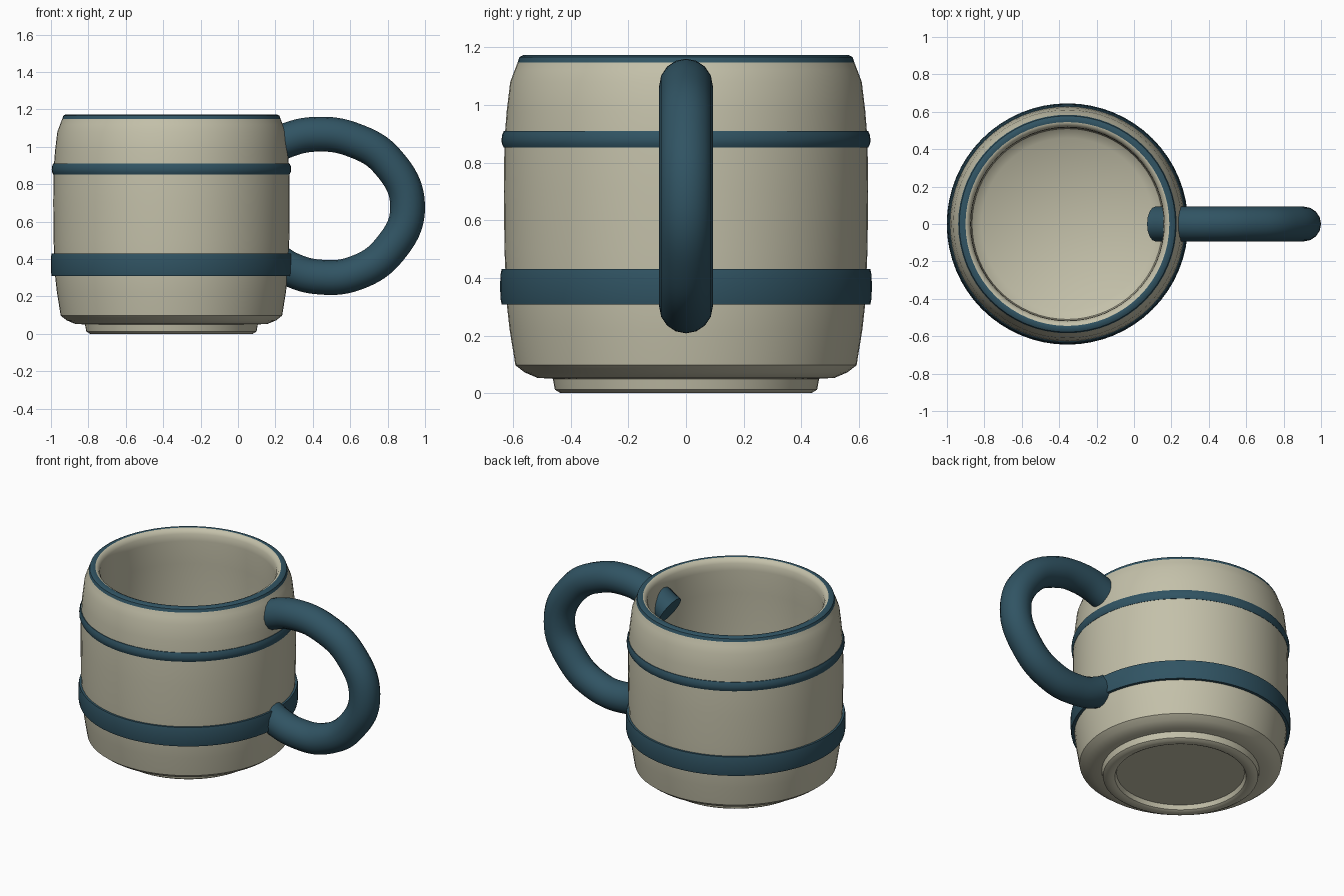
import bpy, bmesh, math

if "Cube" in bpy.data.objects:
    bpy.data.objects.remove(bpy.data.objects["Cube"])

CX = -0.356      # axis of the mug body
SEG = 64


def material(name, rgb):
    m = bpy.data.materials.new(name)
    m.diffuse_color = (*rgb, 1)
    m.use_nodes = True
    m.node_tree.nodes["Principled BSDF"].inputs["Base Color"].default_value = m.diffuse_color
    return m


cream = material("cream glaze", (0.55, 0.53, 0.40))
teal = material("dark teal", (0.030, 0.088, 0.125))


def smooth(ob, angle=40):
    bpy.ops.object.select_all(action='DESELECT')
    ob.select_set(True)
    bpy.context.view_layer.objects.active = ob
    bpy.ops.object.shade_smooth_by_angle(angle=math.radians(angle))


def lathe(name, profile, mat, closed=False):
    """Spin (radius, z) points around the mug axis; radius 0 becomes a pole."""
    bm = bmesh.new()
    rings = []
    for r, z in profile:
        if r == 0:
            rings.append([bm.verts.new((CX, 0, z))] * SEG)
        else:
            rings.append([bm.verts.new((CX + r * math.cos(i * math.tau / SEG),
                                        r * math.sin(i * math.tau / SEG), z))
                          for i in range(SEG)])
    pairs = list(zip(rings, rings[1:]))
    if closed:
        pairs.append((rings[-1], rings[0]))
    for a, b in pairs:
        for i in range(SEG):
            j = (i + 1) % SEG
            bm.faces.new(list(dict.fromkeys((a[i], a[j], b[j], b[i]))))
    bmesh.ops.recalc_face_normals(bm, faces=bm.faces)
    me = bpy.data.meshes.new(name)
    bm.to_mesh(me)
    bm.free()
    me.materials.append(mat)
    ob = bpy.data.objects.new(name, me)
    bpy.context.collection.objects.link(ob)
    smooth(ob)
    return ob


# Body: recessed base, foot ring, outer wall, rounded lip, inner wall and floor
body = lathe("mug_body", [
    (0, 0.035), (0.375, 0.035), (0.385, 0.008), (0.40, 0), (0.435, 0),
    (0.455, 0.012), (0.462, 0.05), (0.515, 0.053), (0.56, 0.072), (0.592, 0.097),
    (0.612, 0.22), (0.622, 0.31), (0.630, 0.50), (0.632, 0.70), (0.630, 0.88),
    (0.622, 0.98), (0.610, 1.08), (0.595, 1.12), (0.584, 1.148),
    (0.578, 1.166), (0.565, 1.173), (0.545, 1.173),
    (0.530, 1.166), (0.518, 1.145), (0.515, 1.10), (0.525, 0.95),
    (0.535, 0.65), (0.53, 0.30), (0.51, 0.16), (0.46, 0.12), (0, 0.12)], cream)

# Painted rim: lip faces between the two rim radii
body.data.materials.append(teal)
for f in body.data.polygons:
    r = math.hypot(f.center.x - CX, f.center.y)
    if f.center.z > 1.15 and r > 0.542:
        f.material_index = 1

# Raised bands
lathe("lower_band", [(0.61, 0.308), (0.640, 0.308), (0.644, 0.33), (0.645, 0.37),
                     (0.644, 0.41), (0.640, 0.43), (0.61, 0.43)], teal, True)
lathe("upper_band", [(0.61, 0.852), (0.632, 0.852), (0.639, 0.866), (0.640, 0.88),
                     (0.638, 0.896), (0.632, 0.91), (0.61, 0.91)], teal, True)

# Handle: round tube along a curve, its upper end poking through the wall
cu = bpy.data.curves.new("handle", 'CURVE')
cu.dimensions = '3D'
cu.bevel_depth = 0.093
cu.bevel_resolution = 6
cu.use_fill_caps = True
cu.resolution_u = 8
path = [(0.115, 0.955), (0.25, 1.03), (0.42, 1.067), (0.62, 1.035), (0.80, 0.92),
        (0.907, 0.68), (0.81, 0.45), (0.63, 0.325), (0.43, 0.304), (0.28, 0.345),
        (0.19, 0.40)]
sp = cu.splines.new('BEZIER')
sp.bezier_points.add(len(path) - 1)
for p, (x, z) in zip(sp.bezier_points, path):
    p.co = (x, 0, z)
    p.handle_left_type = p.handle_right_type = 'AUTO'
cu.materials.append(teal)
handle = bpy.data.objects.new("handle", cu)
bpy.context.collection.objects.link(handle)
bpy.ops.object.select_all(action='DESELECT')
handle.select_set(True)
bpy.context.view_layer.objects.active = handle
bpy.ops.object.convert(target='MESH')
smooth(bpy.context.view_layer.objects.active)
